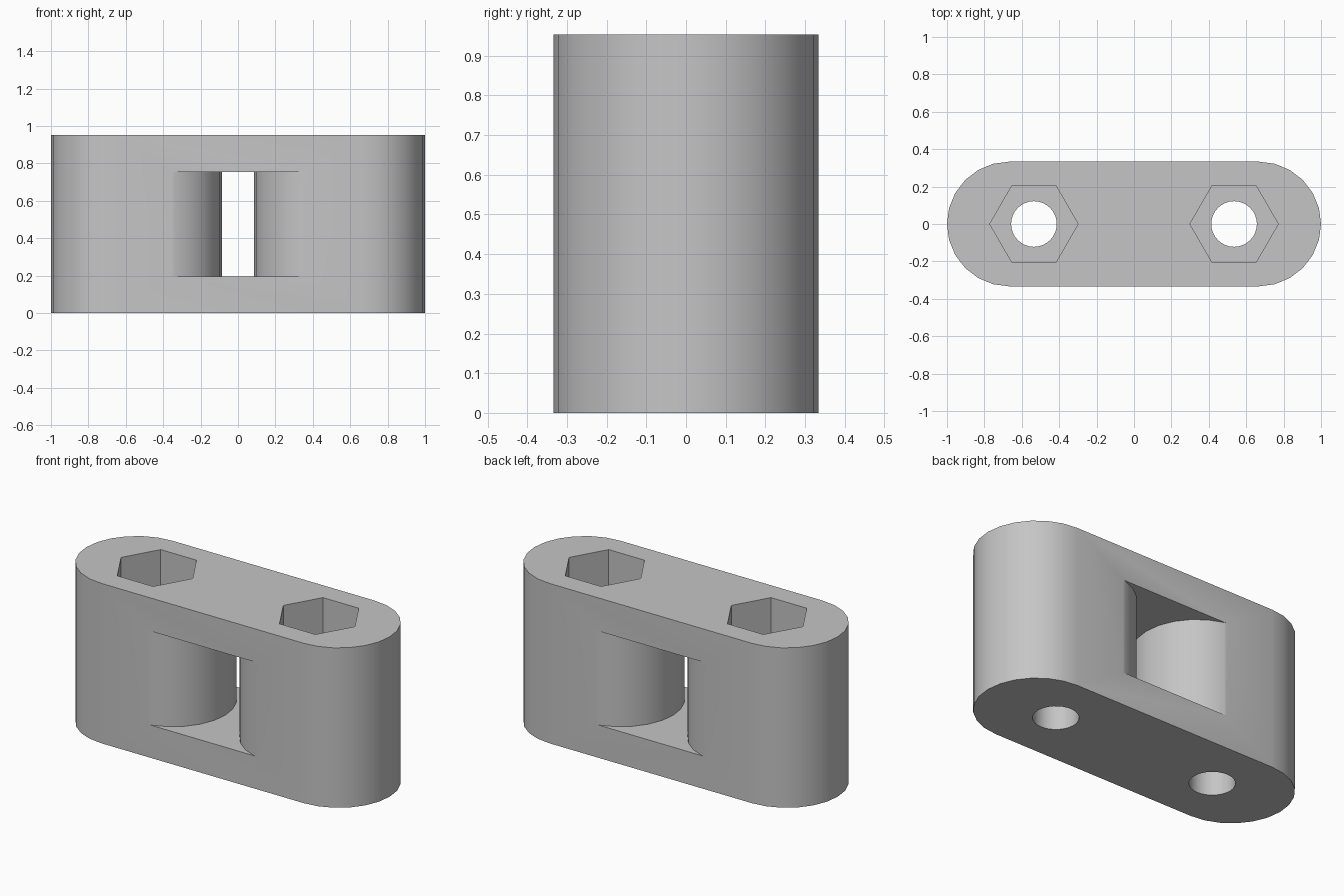
import bpy
import bmesh
from math import cos, sin, radians

HEIGHT = 0.953
BOLT_X = 0.535

cube = bpy.data.objects.get("Cube")
if cube:
    bpy.data.objects.remove(cube, do_unlink=True)


def arc(cx, radius, start, end, steps):
    """Points along an arc centred on the x axis, angles in degrees."""
    angles = [radians(start + (end - start) * i / steps) for i in range(steps + 1)]
    return [(cx + radius * cos(a), radius * sin(a)) for a in angles]


def prism(name, outline, z0, z1):
    """Extrude a flat outline from z0 to z1."""
    bm = bmesh.new()
    base = bm.faces.new([bm.verts.new((x, y, z0)) for x, y in outline])
    top = bmesh.ops.extrude_face_region(bm, geom=[base])["geom"]
    verts = [v for v in top if isinstance(v, bmesh.types.BMVert)]
    bmesh.ops.translate(bm, verts=verts, vec=(0, 0, z1 - z0))
    bmesh.ops.recalc_face_normals(bm, faces=bm.faces)
    mesh = bpy.data.meshes.new(name)
    bm.to_mesh(mesh)
    bm.free()
    obj = bpy.data.objects.new(name, mesh)
    bpy.context.collection.objects.link(obj)
    return obj


def cut(target, cutter):
    """Subtract the cutter from the target, then discard it."""
    cutter.hide_render = True
    bpy.context.view_layer.objects.active = target
    mod = target.modifiers.new("cut", "BOOLEAN")
    mod.operation = "DIFFERENCE"
    mod.solver = "EXACT"
    mod.object = cutter
    bpy.ops.object.modifier_apply(modifier=mod.name)
    bpy.data.objects.remove(cutter, do_unlink=True)


# Link body with rounded ends
end_r = 1 / 3
body = prism("link_body",
             arc(1 - end_r, end_r, -90, 90, 12) + arc(end_r - 1, end_r, 90, 270, 12),
             0, HEIGHT)

# Window through the middle, leaving a rounded pillar on each side
pillar_r, pillar_x = 0.343, 0.428
cut(body, prism("window_cutter",
                arc(pillar_x, pillar_r, 270, 90, 12) + arc(-pillar_x, pillar_r, 90, -90, 12),
                0.195, 0.755))

# Bolt holes with hexagonal recesses at the top
for x in (-BOLT_X, BOLT_X):
    cut(body, prism("bolt_cutter", arc(x, 0.122, 0, 360, 32)[:-1], -0.1, HEIGHT + 0.1))
    cut(body, prism("hex_cutter", arc(x, 0.236, 0, 360, 6)[:-1], HEIGHT - 0.3, HEIGHT + 0.1))

# Plain grey finish
grey = bpy.data.materials.new("light grey")
grey.use_nodes = True
colour = (0.56, 0.56, 0.56, 1)
grey.diffuse_color = colour
grey.node_tree.nodes["Principled BSDF"].inputs["Base Color"].default_value = colour
body.data.materials.clear()
body.data.materials.append(grey)

# Smooth curved walls, sharp rims
bpy.ops.object.select_all(action="DESELECT")
body.select_set(True)
bpy.context.view_layer.objects.active = body
bpy.ops.object.shade_smooth_by_angle(angle=radians(30))
